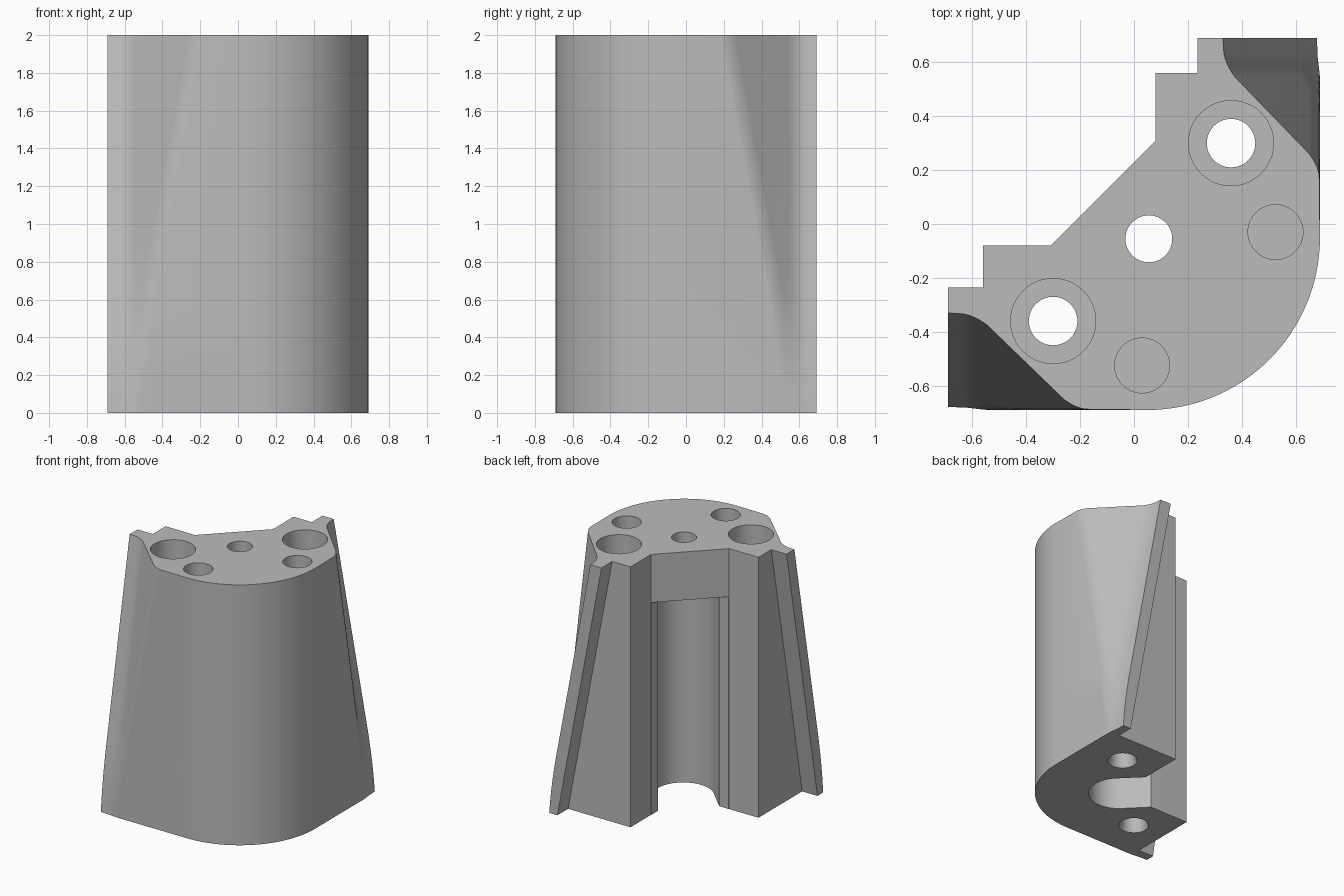
import bpy, bmesh
from math import sin, cos, pi, radians, sqrt

HEIGHT = 2.0
HALF = 0.69       # half width of the footprint
SLIDE = 0.375     # how far the fins spread from top to bottom

cube = bpy.data.objects.get("Cube")
if cube:
    bpy.data.objects.remove(cube, do_unlink=True)

grey = bpy.data.materials.new("plain grey")
grey.use_nodes = True
grey.diffuse_color = (0.5, 0.5, 0.5, 1)
grey.node_tree.nodes["Principled BSDF"].inputs["Base Color"].default_value = (0.5, 0.5, 0.5, 1)


def loft(name, rings):
    """Closed solid through rings of equal point count, bottom to top."""
    bm = bmesh.new()
    loops = [[bm.verts.new(p) for p in ring] for ring in rings]
    n = len(loops[0])
    for low, high in zip(loops, loops[1:]):
        for i in range(n):
            j = (i + 1) % n
            bm.faces.new((low[i], low[j], high[j], high[i]))
    bm.faces.new(loops[0][::-1])
    bm.faces.new(loops[-1])
    bmesh.ops.recalc_face_normals(bm, faces=bm.faces)
    mesh = bpy.data.meshes.new(name)
    bm.to_mesh(mesh)
    bm.free()
    mesh.materials.append(grey)
    obj = bpy.data.objects.new(name, mesh)
    bpy.context.collection.objects.link(obj)
    return obj


def soft_min(a, b, k):
    h = max(k - abs(a - b), 0) / k
    return min(a, b) - h * h * k / 4


def fin_flank(y, s):
    """Outer x of the fin and its diagonal flank, rounded into the side wall."""
    inner = -soft_min(-0.33, -(0.915 - y), 0.08)
    return soft_min(inner + s, HALF, 0.07)


def section(z):
    """Outline at height z; one half is mirrored over the diagonal."""
    s = SLIDE * (1 - z / HEIGHT)
    half = [(0.08, 0.31), (0.08, 0.56), (0.235 + s, 0.56), (0.235 + s, HALF)]
    ys = [HALF] + [0.63 - 0.017 * i for i in range(6)]
    ys += [min(0.26 + s - 0.011 * i, 0.53 - 0.011 * i) for i in range(8)]
    half += [(fin_flank(y, s), y) for y in ys]
    half += [(0.05 + 0.64 * cos(a), -0.05 - 0.64 * sin(a))
             for a in (pi / 4 * i / 16 for i in range(17))]
    other = [(-y, -x) for x, y in reversed(half[:-1])]
    return [(x, y, z) for x, y in half + other]


def cut(target, cutter):
    mod = target.modifiers.new("cut", 'BOOLEAN')
    mod.operation = 'DIFFERENCE'
    mod.solver = 'EXACT'
    mod.object = cutter
    bpy.ops.object.select_all(action='DESELECT')
    bpy.context.view_layer.objects.active = target
    target.select_set(True)
    bpy.ops.object.modifier_apply(modifier=mod.name)
    bpy.data.objects.remove(cutter, do_unlink=True)


def drill(target, x, y, levels, sides=48, turn=0.0):
    """Round or many-sided hole; levels are (radius, z) pairs."""
    rings = [[(x + r * cos(turn + 2 * pi * i / sides),
               y + r * sin(turn + 2 * pi * i / sides), z) for i in range(sides)]
             for r, z in levels]
    cut(target, loft("hole_cutter", rings))


# Body with spreading fins
body = loft("corner_leg", [section(HEIGHT * i / 24) for i in range(25)])

# Channel up the inner corner, with a rounded end
width, end = 0.216, 0.111
side = [(-0.5, 0.274), (-0.165, 0.274), (-0.103, width)]
arc = [(end + width * sin(a), width * cos(a)) for a in (pi * i / 24 for i in range(25))]
profile = side + arc + [(d, -w) for d, w in reversed(side)]
channel = [((d + w) / sqrt(2), (w - d) / sqrt(2)) for d, w in profile]
cut(body, loft("channel_cutter", [[(x, y, z) for x, y in channel] for z in (-0.1, 1.63)]))

# Nut pocket and bolt hole above the channel
drill(body, 0.055, -0.055, [(0.175, 1.5), (0.175, 1.8)], 6, pi / 4)
drill(body, 0.055, -0.055, [(0.087, 1.6), (0.087, 2.1)])

# Paired stepped screw holes and shallow round pockets
for mirror in (False, True):
    for x, y, levels in (
            (0.36, 0.30, [(0.106, -0.02), (0.106, 0.0), (0.09, 0.03), (0.09, 1.2),
                          (0.158, 1.2), (0.158, 2.1)]),
            (0.525, -0.03, [(0.102, 1.8), (0.102, 2.1)])):
        if mirror:
            x, y = -y, -x
        drill(body, x, y, levels)

bpy.ops.object.select_all(action='DESELECT')
bpy.context.view_layer.objects.active = body
body.select_set(True)
bpy.ops.object.shade_smooth_by_angle(angle=radians(30))
